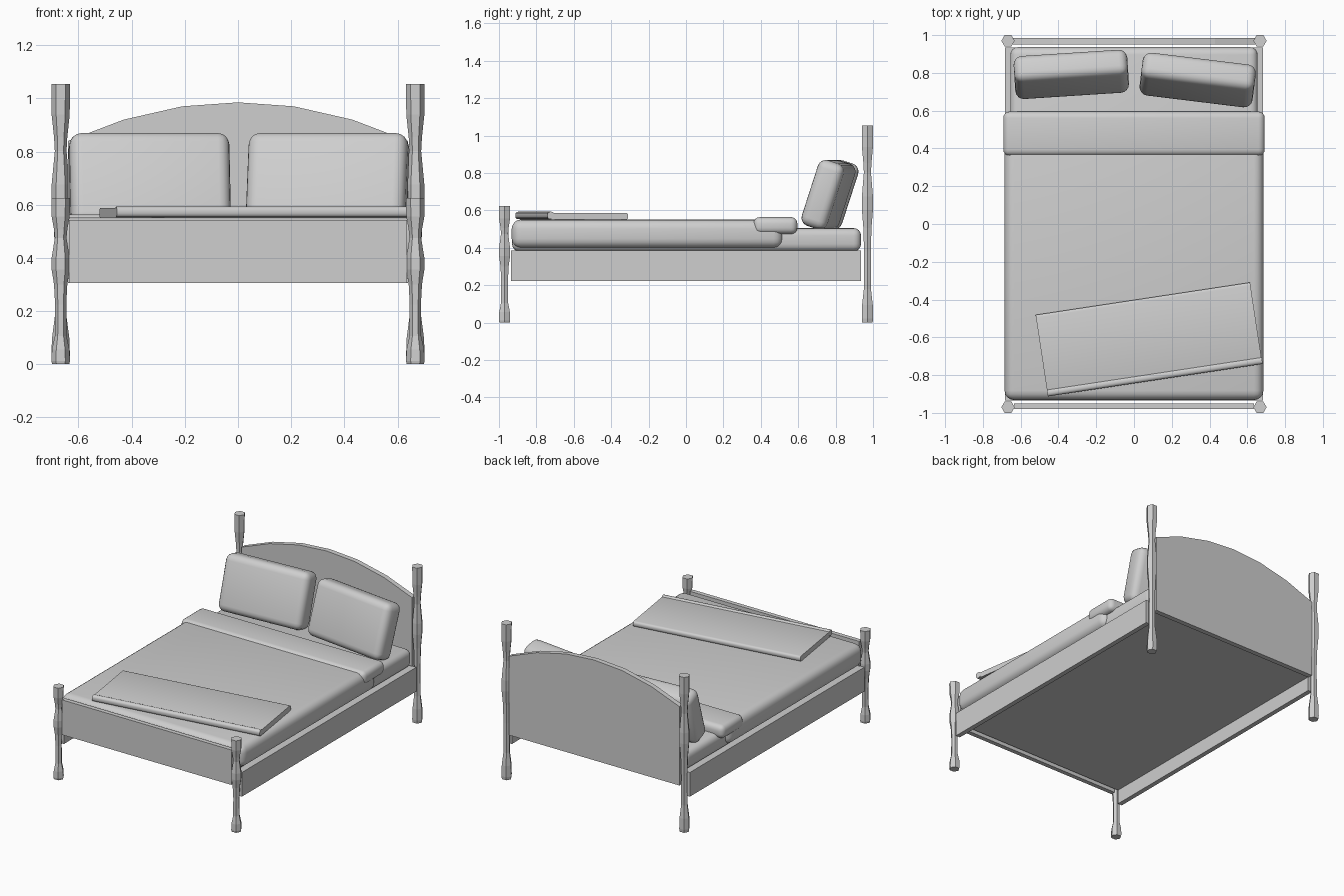
import bpy
import bmesh
from math import radians, pi, cos, sin
from mathutils import Matrix

cube = bpy.data.objects.get("Cube")
if cube:
    bpy.data.objects.remove(cube, do_unlink=True)

grey = bpy.data.materials.new("plain grey")
grey.use_nodes = True
grey.diffuse_color = (0.62, 0.62, 0.62, 1)
grey.node_tree.nodes["Principled BSDF"].inputs["Base Color"].default_value = (0.62, 0.62, 0.62, 1)


def finish(name, bm, smooth=False):
    bmesh.ops.recalc_face_normals(bm, faces=bm.faces[:])
    mesh = bpy.data.meshes.new(name)
    bm.to_mesh(mesh)
    bm.free()
    mesh.materials.append(grey)
    obj = bpy.data.objects.new(name, mesh)
    bpy.context.collection.objects.link(obj)
    if smooth:
        bpy.ops.object.select_all(action="DESELECT")
        obj.select_set(True)
        bpy.context.view_layer.objects.active = obj
        bpy.ops.object.shade_smooth_by_angle(angle=radians(35))
    return obj


def box(name, centre, size, bevel=0, segments=4, turn=0, lean=0, along_x=False):
    """Box with rounded edges; along_x rounds only the lengthwise edges."""
    bm = bmesh.new()
    bmesh.ops.create_cube(bm, size=1, matrix=Matrix.Diagonal((*size, 1)))
    if bevel:
        edges = [e for e in bm.edges if not along_x
                 or abs(e.verts[0].co.x - e.verts[1].co.x) > 0.01]
        bmesh.ops.bevel(bm, geom=edges, offset=bevel, segments=segments,
                        profile=0.5, affect="EDGES")
    obj = finish(name, bm, bevel > 0)
    obj.location = centre
    obj.rotation_euler = (radians(lean), 0, radians(turn))
    return obj


def panel(name, outline, y, depth):
    """Upright board extruded from an outline in x and z."""
    bm = bmesh.new()
    face = bm.faces.new([bm.verts.new((x, y - depth / 2, z)) for x, z in outline])
    new = bmesh.ops.extrude_face_region(bm, geom=[face])["geom"]
    bmesh.ops.translate(bm, vec=(0, depth, 0),
                        verts=[v for v in new if isinstance(v, bmesh.types.BMVert)])
    return finish(name, bm)


# Turned six-sided post: radius and fraction of the height
POST = [(0.032, 0), (0.035, 0.02), (0.033, 0.09), (0.022, 0.17), (0.021, 0.36),
        (0.025, 0.48), (0.034, 0.57), (0.034, 0.64), (0.022, 0.76),
        (0.025, 0.81), (0.034, 0.89), (0.035, 1)]


def post(name, x, y, height):
    bm = bmesh.new()
    rings = [[bm.verts.new((x + r * cos(i * pi / 3), y + r * sin(i * pi / 3), t * height))
              for i in range(6)] for r, t in POST]
    for low, high in zip(rings, rings[1:]):
        for i in range(6):
            j = (i + 1) % 6
            bm.faces.new((low[i], low[j], high[j], high[i]))
    bm.faces.new(rings[0])
    bm.faces.new(rings[-1])
    finish(name, bm)


# Frame
for side, s in (("left", 1), ("right", -1)):
    post("front_post_" + side, s * 0.667, -0.97, 0.625)
    post("back_post_" + side, s * 0.667, 0.97, 1.055)
    box("side_rail_" + side, (s * 0.668, 0, 0.304), (0.032, 1.87, 0.164))

box("bed_base", (0, 0, 0.352), (1.31, 1.87, 0.064))
box("footboard", (0, -0.964, 0.424), (1.27, 0.03, 0.237))
arch = [(0.64, 0.84), (0.43, 0.92), (0.21, 0.97), (0, 0.985)]
arch += [(-x, z) for x, z in reversed(arch[:-1])]
panel("headboard", [(-0.64, 0.305), (0.64, 0.305)] + arch, 0.968, 0.034)

# Bedding
box("mattress", (0, 0.003, 0.443), (1.31, 1.866, 0.125), 0.04)
box("blanket", (0, -0.207, 0.475), (1.37, 1.45, 0.153), 0.05)
box("folded_sheet", (0, 0.478, 0.519), (1.384, 0.235, 0.09), 0.034)
box("throw_blanket", (0.078, -0.603, 0.569), (1.148, 0.42, 0.036), 0.014, 3,
    turn=8.6, along_x=True)
box("throw_roll", (0.11, -0.808, 0.573), (1.15, 0.038, 0.04), 0.015, 3,
    turn=8.6, along_x=True)

# Pillows leaning on the headboard
box("pillow_right", (-0.332, 0.792, 0.684), (0.603, 0.145, 0.368), 0.045,
    turn=3.7, lean=-18)
box("pillow_left", (0.337, 0.762, 0.684), (0.603, 0.145, 0.368), 0.045,
    turn=-7, lean=-18)
